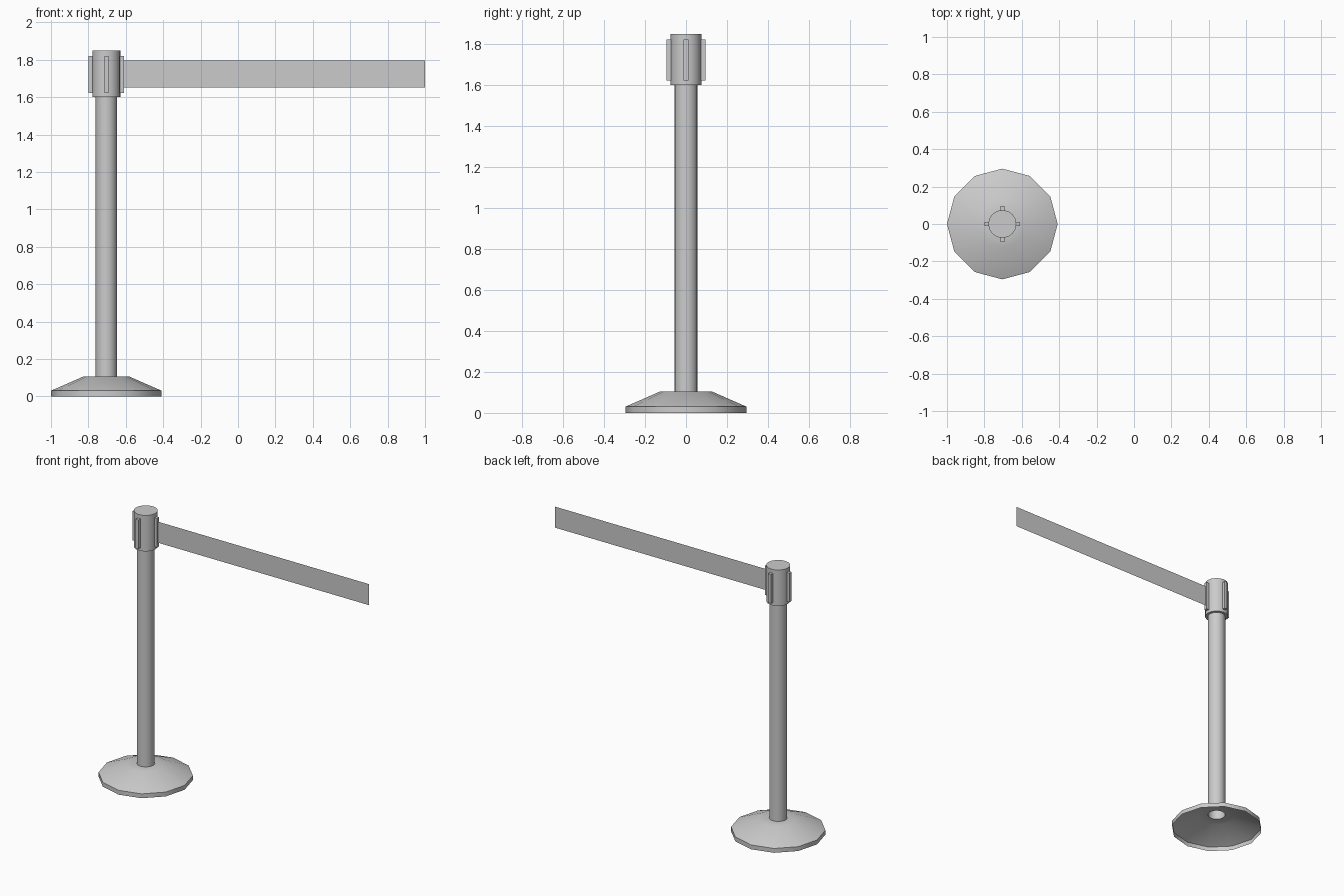
import bpy, bmesh, math
from mathutils import Matrix

if "Cube" in bpy.data.objects:
    bpy.data.objects.remove(bpy.data.objects["Cube"])

CX = -0.704  # post axis


def finish(name, bm, smooth=False):
    me = bpy.data.meshes.new(name)
    bmesh.ops.recalc_face_normals(bm, faces=bm.faces)
    bm.to_mesh(me)
    bm.free()
    ob = bpy.data.objects.new(name, me)
    bpy.context.collection.objects.link(ob)
    ob.location.x = CX
    if smooth:
        bpy.ops.object.select_all(action='DESELECT')
        ob.select_set(True)
        bpy.context.view_layer.objects.active = ob
        bpy.ops.object.shade_smooth_by_angle(angle=math.radians(32))
    return ob


def lathe(name, profile, sides, cap=False):
    """Spin an (r, z) profile around the post axis; optionally cap the top."""
    bm = bmesh.new()
    rings = []
    for r, z in profile:
        rings.append([bm.verts.new((r * math.cos(math.tau * i / sides),
                                    r * math.sin(math.tau * i / sides), z))
                      for i in range(sides)])
    for a, b in zip(rings, rings[1:]):
        for i in range(sides):
            j = (i + 1) % sides
            bm.faces.new((a[i], a[j], b[j], b[i]))
    if cap:
        bm.faces.new(rings[-1])
    ob = finish(name, bm, True)
    # open shells face outward and upward
    me = ob.data
    if me.polygons[0].normal.dot(me.polygons[0].center * 1) < 0 and profile[0][0] == profile[1][0]:
        me.flip_normals()
    return ob


# Hollow weighted base, open underneath
lathe("base", [(0.296, 0), (0.296, 0.03), (0.125, 0.105), (0.057, 0.105)], 12)

# Open tube post
lathe("post", [(0.057, 0.105), (0.057, 1.6)], 16)

# Belt housing with closed top and underside ring
lathe("belt_housing", [(0.057, 1.6), (0.075, 1.6), (0.075, 1.848)], 16, cap=True)

# Four vertical belt clips around the housing
for k, side in enumerate(("right", "back", "left", "front")):
    bm = bmesh.new()
    bmesh.ops.create_cube(bm, size=1, matrix=Matrix.Rotation(k * math.pi / 2, 4, 'Z')
                          @ Matrix.Translation((0.083, 0, 1.721))
                          @ Matrix.Diagonal((0.024, 0.022, 0.2, 1)))
    finish("clip_" + side, bm)

# Thin stretched belt
bm = bmesh.new()
x0, x1 = 0.095, 1.0 - CX
bm.faces.new([bm.verts.new(p) for p in
              ((x0, 0, 1.65), (x1, 0, 1.65), (x1, 0, 1.795), (x0, 0, 1.795))])
finish("belt", bm)
